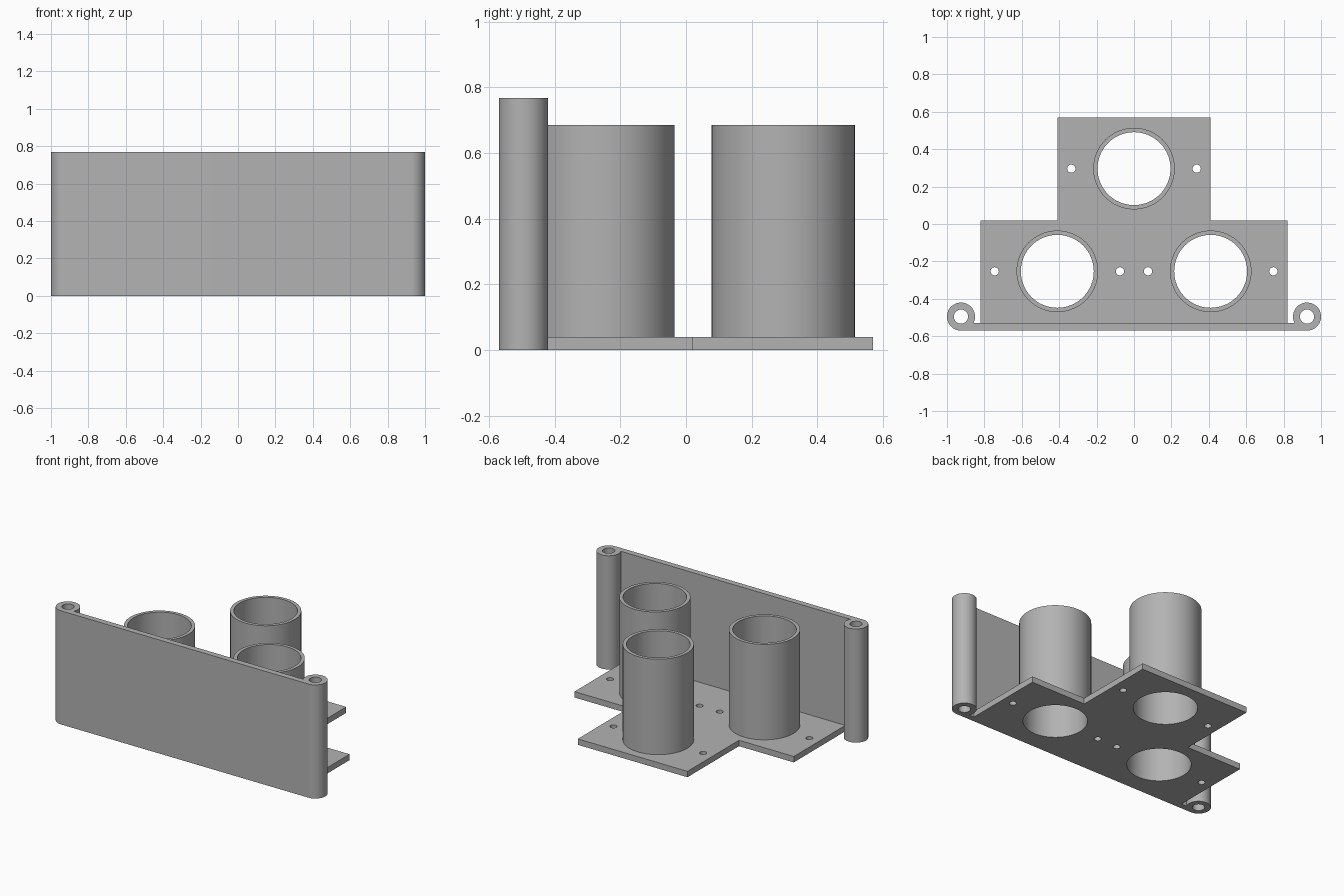
import bpy, bmesh
from math import sin, cos, pi, asin

if "Cube" in bpy.data.objects:
    bpy.data.objects.remove(bpy.data.objects["Cube"], do_unlink=True)

# Single grey material
grey = bpy.data.materials.new("plain grey")
grey.use_nodes = True
colour = (0.45, 0.45, 0.45, 1)
grey.diffuse_color = colour
grey.node_tree.nodes["Principled BSDF"].inputs["Base Color"].default_value = colour


def arc(cx, cy, r, start=0.0, end=2 * pi, n=64, closed=True):
    steps = n if closed else n - 1
    return [(cx + r * cos(start + (end - start) * i / steps),
             cy + r * sin(start + (end - start) * i / steps)) for i in range(n)]


def extruded(name, loops, z0, z1):
    """Extrude an outline with inner hole loops between two heights."""
    curve = bpy.data.curves.new(name + "_profile", "CURVE")
    curve.dimensions = "2D"
    curve.fill_mode = "BOTH"
    curve.extrude = (z1 - z0) / 2
    for loop in loops:
        spline = curve.splines.new("POLY")
        spline.points.add(len(loop) - 1)
        for point, (x, y) in zip(spline.points, loop):
            point.co = (x, y, 0, 1)
        spline.use_cyclic_u = True
    profile = bpy.data.objects.new(name + "_profile", curve)
    bpy.context.scene.collection.objects.link(profile)
    graph = bpy.context.evaluated_depsgraph_get()
    mesh = bpy.data.meshes.new_from_object(profile.evaluated_get(graph))
    bpy.data.objects.remove(profile, do_unlink=True)

    # Weld caps to walls and sit the part at its height
    bm = bmesh.new()
    bm.from_mesh(mesh)
    bmesh.ops.remove_doubles(bm, verts=bm.verts, dist=0.0001)
    bmesh.ops.translate(bm, verts=bm.verts, vec=(0, 0, (z0 + z1) / 2))
    bmesh.ops.recalc_face_normals(bm, faces=bm.faces)
    bm.to_mesh(mesh)
    bm.free()
    mesh.name = name
    mesh.materials.clear()
    mesh.materials.append(grey)
    obj = bpy.data.objects.new(name, mesh)
    bpy.context.scene.collection.objects.link(obj)
    bpy.ops.object.select_all(action="DESELECT")
    obj.select_set(True)
    bpy.context.view_layer.objects.active = obj
    bpy.ops.object.shade_smooth_by_angle(angle=pi / 6)
    return obj


def mirrored(points):
    return points + [(-x, y) for x, y in reversed(points)]


front, panel_back, step, back = -0.57, -0.53, 0.02, 0.57
plate_top = 0.04
tubes = {"back_tube": (0, 0.296), "left_tube": (0.41, -0.253),
         "right_tube": (-0.41, -0.253)}
outer, inner, screw_offset = 0.218, 0.195, 0.335

# Front panel with a hinge barrel on each end
bx, br = 0.925, 0.075
by = front + br
meet = pi + asin((by - panel_back) / br)
half = arc(bx, by, br, -pi / 2, meet, 56, closed=False)
extruded("front_panel", [mirrored(half), arc(bx, by, 0.038, n=48),
                         arc(-bx, by, 0.038, n=48)], 0, 0.768)

# Stepped base plate with tube openings and screw holes
outline = mirrored([(0.82, panel_back), (0.82, step), (0.41, step), (0.41, back)])
holes = []
for x, y in tubes.values():
    holes.append(arc(x, y, inner))
    for side in (-1, 1):
        holes.append(arc(x + side * screw_offset, y, 0.022, n=32))
extruded("base_plate", [outline] + holes, 0, plate_top)

# Three open tubes
for name, (x, y) in tubes.items():
    extruded(name, [arc(x, y, outer), arc(x, y, inner)], plate_top, 0.685)
